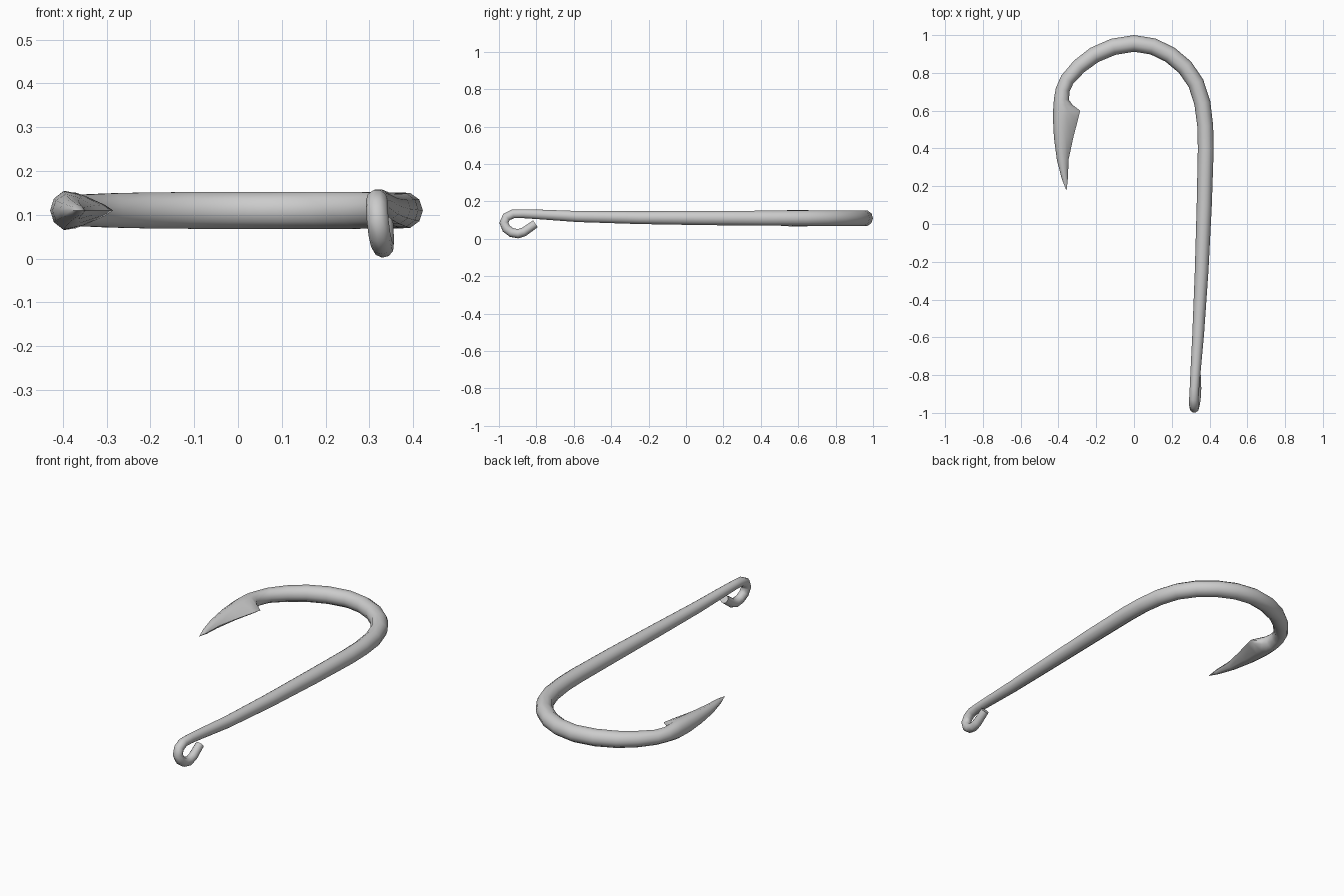
import bpy, bmesh, math
from mathutils import Vector

SIDES = 10
Z = 0.11

# Wire stations from point to eye: x, y, z, outer radius, inner radius, half height, wedge
stations = [
    # spear point and barb
    (-0.360, 0.24, Z, 0.022, 0.010, 0.014, 0.8),
    (-0.372, 0.34, Z, 0.036, 0.026, 0.027, 0.8),
    (-0.380, 0.46, Z, 0.044, 0.060, 0.039, 0.8),
    (-0.384, 0.56, Z, 0.045, 0.090, 0.046, 0.8),
    (-0.384, 0.602, Z, 0.044, 0.099, 0.047, 0.8),
    (-0.383, 0.632, Z, 0.043, 0.058, 0.047, 0.5),
    (-0.382, 0.66, Z, 0.042, 0.038, 0.044, 0.1),
    (-0.375, 0.71, Z, 0.040, 0.035, 0.038, 0),
] + [(x, y, z, r, r, r, 0) for x, y, z, r in [
    # bend
    (-0.353, 0.765, Z, 0.038), (-0.29, 0.835, Z, 0.041), (-0.21, 0.895, Z, 0.043),
    (-0.11, 0.938, Z, 0.044), (0, 0.956, Z, 0.044), (0.10, 0.940, Z, 0.044),
    (0.19, 0.897, Z, 0.044), (0.27, 0.830, Z, 0.044), (0.328, 0.745, Z, 0.043),
    (0.362, 0.64, Z, 0.043), (0.377, 0.52, Z, 0.042), (0.380, 0.40, Z, 0.042),
    # shank
    (0.372, 0.10, 0.111, 0.040), (0.358, -0.25, 0.113, 0.036),
    (0.340, -0.58, 0.119, 0.031), (0.326, -0.78, 0.130, 0.027),
    # eye
    (0.320, -0.87, 0.134, 0.025), (0.317, -0.925, 0.133, 0.025),
    (0.317, -0.960, 0.116, 0.025), (0.319, -0.974, 0.086, 0.025),
    (0.323, -0.961, 0.055, 0.025), (0.328, -0.932, 0.033, 0.025),
    (0.331, -0.898, 0.027, 0.025), (0.333, -0.866, 0.037, 0.024),
    (0.333, -0.805, 0.080, 0.022)]]


def section(bm, c, n, b, out, inn, h, wedge):
    ring = []
    for i in range(SIDES):
        a = 2 * math.pi * i / SIDES
        ca, sa = math.cos(a), math.sin(a)
        u = ca * (inn if ca > 0 else out)
        v = sa
        if ca > 0:
            v = (1 - wedge) * sa + wedge * math.copysign(1 - ca, sa)
        ring.append(bm.verts.new(c + n * u + b * v * h))
    return ring


bm = bmesh.new()
pts = [Vector(s[:3]) for s in stations]
tangents = []
for i, p in enumerate(pts):
    d0 = (p - pts[max(i - 1, 0)]).normalized()
    d1 = (pts[min(i + 1, len(pts) - 1)] - p).normalized()
    tangents.append((d0 + d1).normalized())

# Carry the cross-section along the wire without twisting
b = Vector((0, 0, 1))
n = tangents[0].cross(b).normalized()
if n.x < 0:
    n = -n
rings = []
for i, s in enumerate(stations):
    if i:
        q = tangents[i - 1].rotation_difference(tangents[i])
        n, b = q @ n, q @ b
    rings.append(section(bm, pts[i], n, b, *s[3:]))

for r0, r1 in zip(rings, rings[1:]):
    for i in range(SIDES):
        j = (i + 1) % SIDES
        bm.faces.new((r0[i], r0[j], r1[j], r1[i]))

# Needle tip and blunt eye end
tip = bm.verts.new((-0.357, 0.175, Z))
for i in range(SIDES):
    bm.faces.new((tip, rings[0][i], rings[0][(i + 1) % SIDES]))
bm.faces.new(rings[-1])
bmesh.ops.recalc_face_normals(bm, faces=bm.faces)

mesh = bpy.data.meshes.new("fish_hook")
bm.to_mesh(mesh)
bm.free()
hook = bpy.data.objects.new("fish_hook", mesh)
bpy.context.collection.objects.link(hook)
bpy.context.view_layer.objects.active = hook
hook.select_set(True)
bpy.ops.object.shade_smooth_by_angle(angle=math.radians(50))
